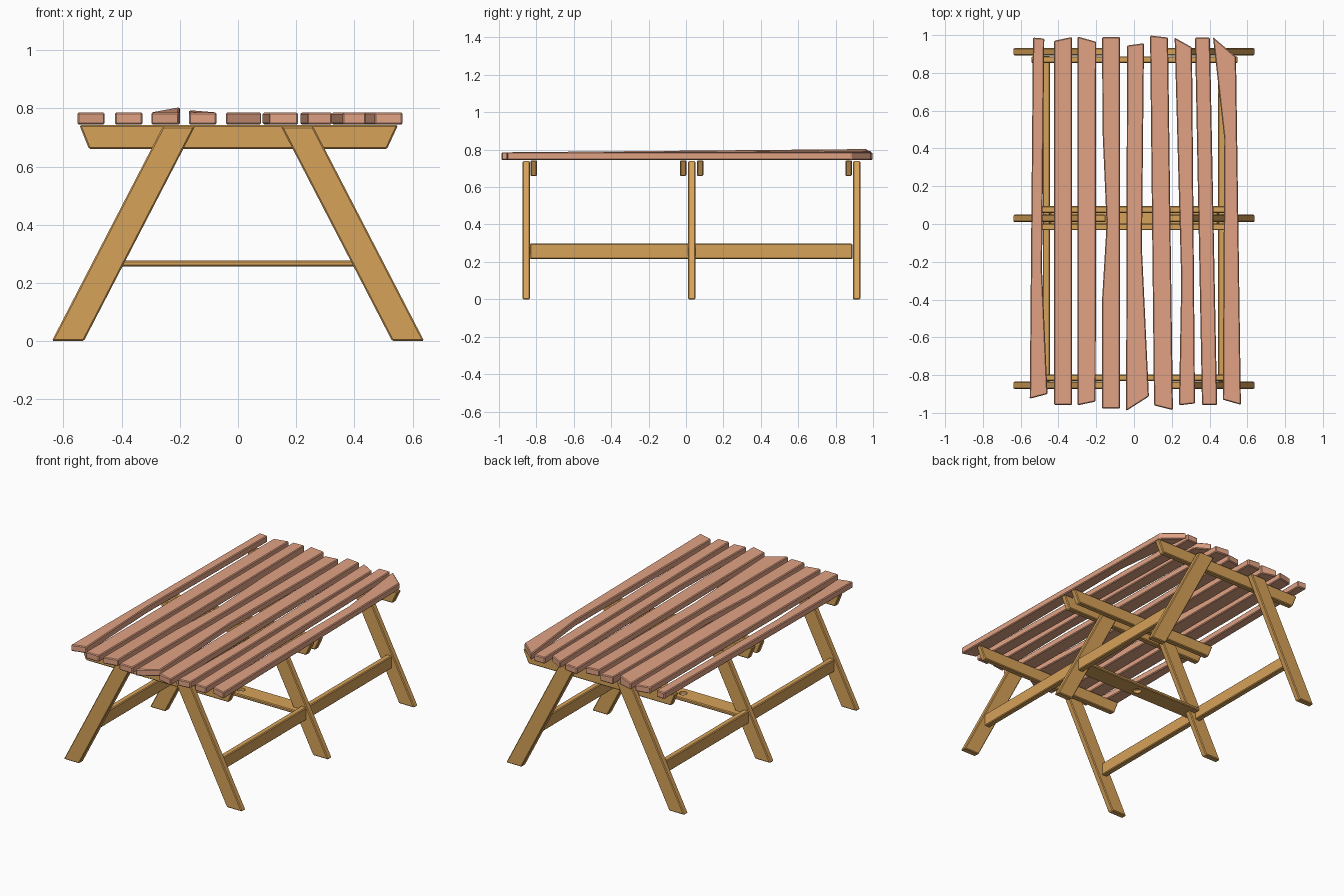
import bpy, bmesh
from mathutils import Vector

if "Cube" in bpy.data.objects:
    bpy.data.objects.remove(bpy.data.objects["Cube"])


def material(name, color):
    m = bpy.data.materials.new(name)
    m.diffuse_color = color
    m.use_nodes = True
    m.node_tree.nodes["Principled BSDF"].inputs["Base Color"].default_value = m.diffuse_color
    return m


FRAME = material("frame_wood", (0.68, 0.36, 0.10, 1))
TOP = material("top_wood", (0.75, 0.36, 0.23, 1))


def solid(name, lower, upper, mat, bevel=0.005):
    """Prism between two matching outlines, with softened edges."""
    bm = bmesh.new()
    a = [bm.verts.new(Vector(p)) for p in lower]
    b = [bm.verts.new(Vector(p)) for p in upper]
    n = len(a)
    bm.faces.new(a[::-1])
    bm.faces.new(b)
    for i in range(n):
        j = (i + 1) % n
        bm.faces.new((a[i], a[j], b[j], b[i]))
    bmesh.ops.recalc_face_normals(bm, faces=bm.faces)
    me = bpy.data.meshes.new(name)
    bm.to_mesh(me)
    bm.free()
    ob = bpy.data.objects.new(name, me)
    bpy.context.collection.objects.link(ob)
    me.materials.append(mat)
    if bevel:
        mod = ob.modifiers.new("bevel", 'BEVEL')
        mod.width = bevel
        mod.segments = 1
        mod.limit_method = 'ANGLE'
    return ob


def xz_board(name, pts, y0, y1):
    return solid(name, [(x, y0, z) for x, z in pts], [(x, y1, z) for x, z in pts], FRAME)


def box(name, x0, x1, y0, y1, z0, z1):
    return xz_board(name, [(x0, z0), (x1, z0), (x1, z1), (x0, z1)], y0, y1)


# Splayed legs, three pairs
leg = [(0.64, 0), (0.53, 0), (0.148, 0.738), (0.258, 0.738)]
for pos, y0 in (("front", -0.874), ("middle", 0.01), ("back", 0.892)):
    for side, s in (("left", -1), ("right", 1)):
        xz_board(f"{pos}_{side}_leg", [(s * x, z) for x, z in leg], y0, y0 + 0.04)

# Cross beams under the top, with slanted ends
beam = [(-0.545, 0.742), (0.55, 0.742), (0.512, 0.66), (-0.512, 0.66)]
for pos, y0, y1 in (("front", -0.832, -0.796), ("middle_front", -0.033, 0.003),
                    ("middle_back", 0.058, 0.094), ("back", 0.852, 0.888)):
    xz_board(f"{pos}_cross_beam", beam, y0, y1)

# Long side rails
for side, s in (("left", -1), ("right", 1)):
    box(f"{side}_side_rail", s * 0.445, s * 0.483, -0.835, 0.89, 0.215, 0.297)

# Flat centre board with a parasol hole
board = box("centre_board", -0.445, 0.445, -0.03, 0.09, 0.256, 0.277)
bpy.ops.mesh.primitive_cylinder_add(vertices=16, radius=0.025, depth=0.2, location=(0, 0.03, 0.266))
cutter = bpy.context.object
cutter.name = "hole_cutter"
cutter.hide_render = True
cutter.hide_viewport = False
cutter.display_type = 'WIRE'
cut = board.modifiers.new("hole", 'BOOLEAN')
cut.operation = 'DIFFERENCE'
cut.object = cutter
cut.solver = 'EXACT'

# Rough, uneven table top slats: outline points with optional extra height
slats = [
    [(-.535, .987), (-.475, .982), (-.487, -.24), (-.458, -.90), (-.552, -.925)],
    [(-.423, .97), (-.328, .99), (-.328, -.958), (-.423, -.958)],
    [(-.298, .992), (-.20, .965, .018), (-.203, -.94), (-.298, -.96)],
    [(-.169, .99, .008), (-.074, .99), (-.074, -.977), (-.169, -.977),
     (-.169, -.4), (-.145, 0), (-.167, .5, .004)],
    [(-.037, .945), (.053, .957), (.042, -.13), (.079, -.913), (-.042, -.99)],
    [(.085, .998), (.18, .987), (.206, -.985), (.106, -.96)],
    [(.215, .987), (.307, .935), (.323, -.95), (.238, -.96), (.25, -.3)],
    [(.323, .987), (.402, .987), (.44, -.958), (.36, -.958)],
    [(.418, .99), (.54, .885), (.566, -.957), (.47, -.93), (.478, .45)],
]
for i, pts in enumerate(slats, 1):
    low = [(p[0], p[1], 0.744) for p in pts]
    high = [(p[0], p[1], 0.786 + (p[2] if len(p) > 2 else 0)) for p in pts]
    solid(f"top_slat_{i}", low, high, TOP)
